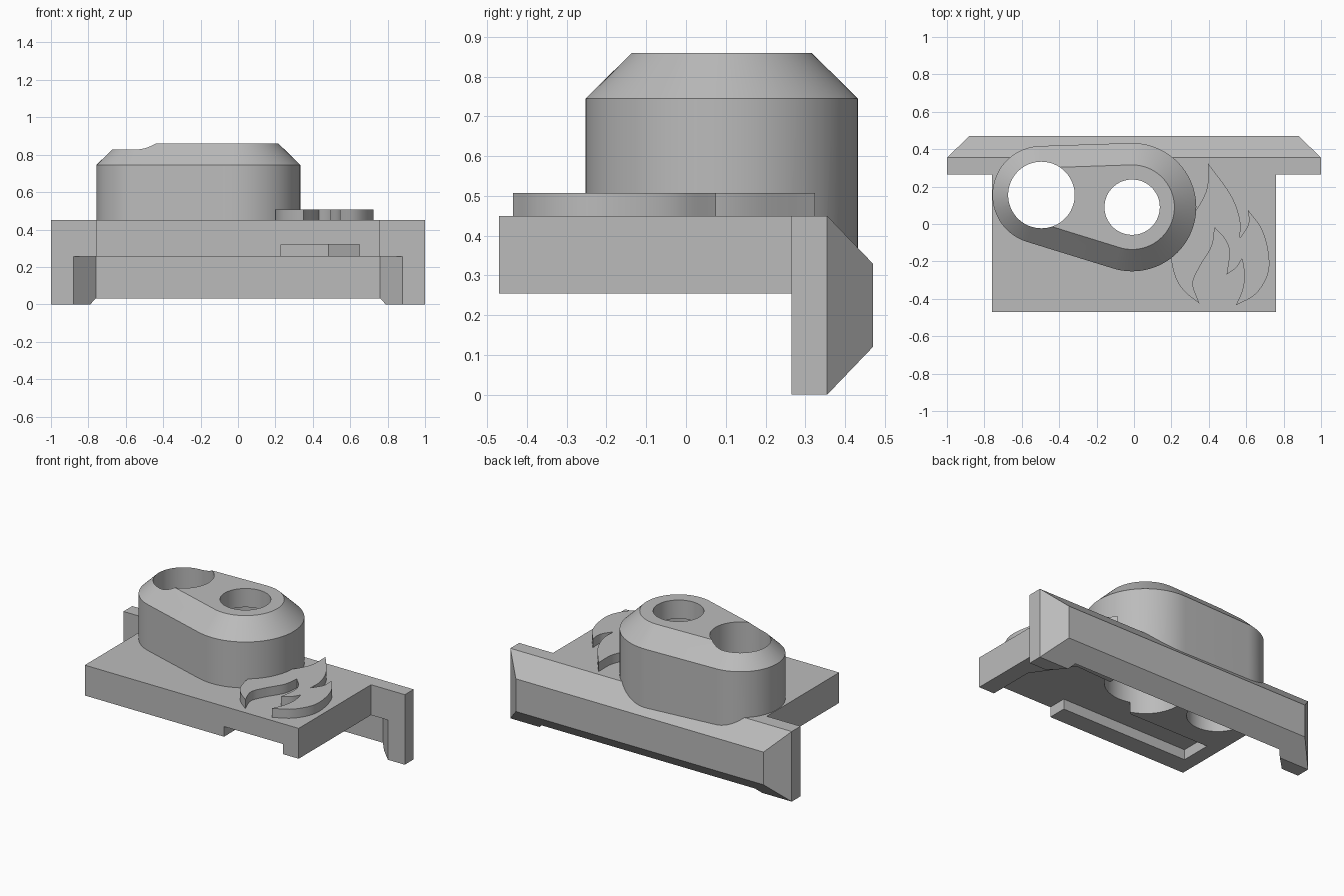
import bpy, bmesh, math
from mathutils import Vector

old = bpy.data.objects.get("Cube")
if old:
    bpy.data.objects.remove(old, do_unlink=True)

grey = bpy.data.materials.new("plain grey")
grey.use_nodes = True
grey.diffuse_color = (0.5, 0.5, 0.5, 1)
grey.node_tree.nodes["Principled BSDF"].inputs["Base Color"].default_value = (0.5, 0.5, 0.5, 1)


def loft(name, rings):
    """Closed solid through rings of equal point count."""
    bm = bmesh.new()
    loops = [[bm.verts.new(p) for p in ring] for ring in rings]
    n = len(loops[0])
    for a, b in zip(loops, loops[1:]):
        for i in range(n):
            j = (i + 1) % n
            bm.faces.new((a[i], a[j], b[j], b[i]))
    bm.faces.new(loops[0][::-1])
    bm.faces.new(loops[-1])
    bmesh.ops.recalc_face_normals(bm, faces=bm.faces)
    mesh = bpy.data.meshes.new(name)
    bm.to_mesh(mesh)
    bm.free()
    mesh.materials.append(grey)
    obj = bpy.data.objects.new(name, mesh)
    bpy.context.collection.objects.link(obj)
    return obj


def prism(name, outline, z0, z1):
    return loft(name, [[(x, y, z) for x, y in outline] for z in (z0, z1)])


def rect(x, y0, y1):
    return [(-x, y0), (x, y0), (x, y1), (-x, y1)]


def arc(cx, cy, r, start, end, steps):
    angles = [start + (end - start) * i / steps for i in range(steps + 1)]
    return [(cx + r * math.cos(a), cy + r * math.sin(a)) for a in angles]


def circle(c, r):
    return arc(*c, r, 0, math.tau, 64)[:-1]


def combine(target, other, operation):
    mod = target.modifiers.new(operation, "BOOLEAN")
    mod.operation = operation
    mod.solver = "EXACT"
    mod.object = other
    bpy.context.view_layer.objects.active = target
    bpy.ops.object.modifier_apply(modifier=mod.name)
    bpy.data.objects.remove(other, do_unlink=True)


SMALL, LARGE = (-0.01, 0.09), (-0.495, 0.155)


def boss_ring(z, inset):
    """Outline wrapped around the two hole centres by tangents."""
    r1, r2 = 0.343 - inset, 0.262 - inset
    d = Vector(LARGE) - Vector(SMALL)
    heading = math.atan2(d.y, d.x)
    spread = math.acos((r1 - r2) / d.length)
    pts = arc(*SMALL, r1, heading + spread - math.tau, heading - spread, 48)
    pts += arc(*LARGE, r2, heading - spread, heading + spread, 40)
    return [(x, y, z) for x, y in pts]


# Back rail with bevelled rear face
def rail_ring(x, y, z0, z1):
    return [(-x, y, z0), (x, y, z0), (x, y, z1), (-x, y, z1)]


body = loft("mount_body", [rail_ring(1, 0.265, 0, 0.45),
                           rail_ring(1, 0.355, 0, 0.45),
                           rail_ring(0.88, 0.47, 0.12, 0.33)])

# Recess under the rail with slanted ends
combine(body, prism("rail_recess", [(-0.9, 0.245), (0.9, 0.245), (0.76, 0.385), (-0.76, 0.385)],
                    -0.1, 0.255), "DIFFERENCE")

# Base plate and chamfered boss
combine(body, prism("base_plate", rect(0.76, -0.47, 0.30), 0.255, 0.45), "UNION")
combine(body, loft("boss", [boss_ring(0.30, 0), boss_ring(0.745, 0),
                            boss_ring(0.86, 0.117)]), "UNION")

# Round openings and the lower counterbore
combine(body, prism("large_hole", circle(LARGE, 0.178), -0.1, 1), "DIFFERENCE")
combine(body, prism("small_hole", circle(SMALL, 0.148), -0.1, 1), "DIFFERENCE")
combine(body, prism("counterbore", circle(SMALL, 0.235), 0.2, 0.74), "DIFFERENCE")

# Channel under the plate, open at the front edge
channel = [(0.65, -0.5), (0.65, -0.17), (0.485, 0.07), (0.1, 0.05), (-0.1, -0.15),
           (-0.67, -0.15), (-0.67, -0.35), (0.23, -0.35), (0.23, -0.5)]
combine(body, prism("wire_channel", channel, 0.2, 0.32), "DIFFERENCE")

# Raised flame: curved strokes meeting at sharp tips
strokes = [
    [(.395, .325), (.39, .19), (.33, .07), (.245, -.05), (.2, -.16), (.22, -.28), (.27, -.36), (.35, -.425)],
    [(.35, -.425), (.315, -.32), (.35, -.23), (.415, -.12), (.432, -.02)],
    [(.432, -.02), (.485, -.08), (.51, -.15), (.495, -.27)],
    [(.495, -.27), (.545, -.235), (.578, -.185)],
    [(.578, -.185), (.59, -.27), (.58, -.35), (.545, -.435)],
    [(.545, -.435), (.65, -.375), (.715, -.27), (.72, -.16), (.685, -.03), (.61, .075)],
    [(.61, .075), (.612, 0), (.567, -.075)],
    [(.567, -.075), (.565, .03), (.515, .16), (.395, .325)],
]


def smooth_stroke(points, steps=6):
    p = [Vector(q) for q in points]
    p = [2 * p[0] - p[1]] + p + [2 * p[-1] - p[-2]]
    out = []
    for a, b, c, d in zip(p, p[1:], p[2:], p[3:]):
        for i in range(steps):
            t = i / steps
            q = b + (c - a) * t / 2 + (2 * a - 5 * b + 4 * c - d) * t * t / 2 \
                + (3 * b - a - 3 * c + d) * t ** 3 / 2
            out.append((q.x, q.y))
    return out


outline = [q for s in strokes for q in smooth_stroke(s)]
flame = prism("raised_flame", outline, 0.445, 0.508)

# Smooth round walls, crisp edges
for obj in (body, flame):
    bpy.ops.object.select_all(action="DESELECT")
    obj.select_set(True)
    bpy.context.view_layer.objects.active = obj
    bpy.ops.object.shade_smooth_by_angle(angle=math.radians(25))
